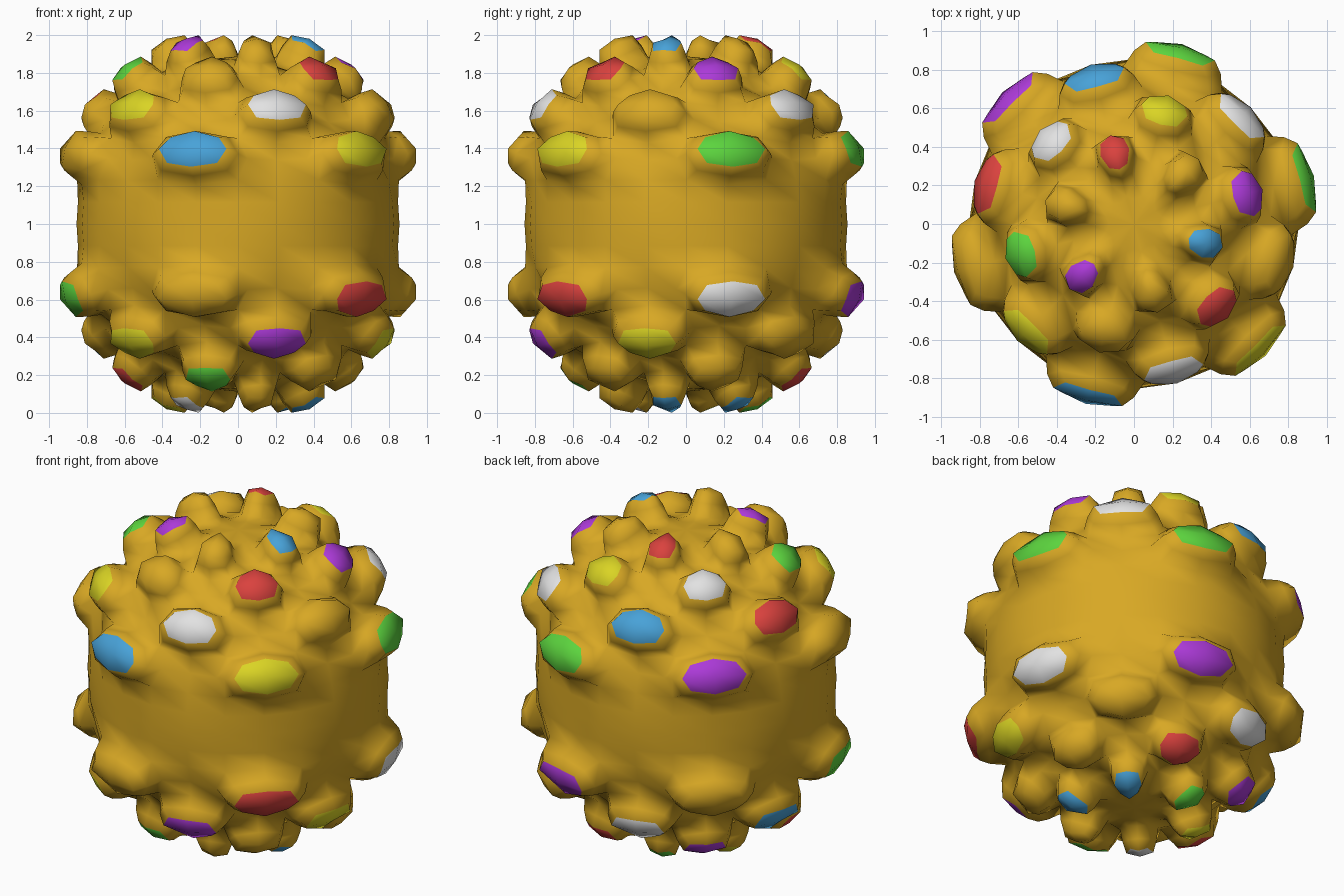
import bpy, bmesh, math

if "Cube" in bpy.data.objects:
    bpy.data.objects.remove(bpy.data.objects["Cube"])

# Colours, as sRGB bytes converted to linear
def linear(c):
    c /= 255
    return c / 12.92 if c <= 0.04045 else ((c + 0.055) / 1.055) ** 2.4

PALETTE = {
    "T": ("gold", (216, 168, 36)),
    "B": ("blue", (72, 162, 216)),
    "G": ("green", (92, 212, 62)),
    "R": ("red", (218, 66, 62)),
    "P": ("purple", (172, 58, 216)),
    "W": ("white", (226, 226, 226)),
    "Y": ("yellow", (218, 212, 36)),
}
KEYS = list(PALETTE)

# Stud colours, anticlockwise, from the row nearest the equator to the pole
UPPER = ["GGPTBY", "WBRYWT", "PYWGTR", "TRTPTB"]
LOWER = ["WPTGTR", "TWBYPY", "TRPRGT", "BGYWTB"]
RADIUS, STUD = 0.892, 1.2

def cell(face):
    """Latitude row (1 = first above the open band), column, and half."""
    c = face.calc_center_median()
    lat = math.degrees(math.atan2(abs(c.z), math.hypot(c.x, c.y)))
    col = int((math.degrees(math.atan2(c.y, c.x)) % 360) // 30)
    return int(lat // 15), col, c.z > 0

# Twelve-by-twelve ball with a checkerboard of faces pulled out as studs
bm = bmesh.new()
bmesh.ops.create_uvsphere(bm, u_segments=12, v_segments=12, radius=RADIUS)
chosen = []
for f in bm.faces:
    row, col, _ = cell(f)
    if 1 <= row <= 4 and (row + col) % 2 == 1:
        chosen.append(f)
caps = bmesh.ops.extrude_discrete_faces(bm, faces=chosen)["faces"]
for f in caps:
    row, col, up = cell(f)
    f.material_index = KEYS.index((UPPER if up else LOWER)[row - 1][col // 2])
    for v in f.verts:
        v.co *= STUD
bmesh.ops.recalc_face_normals(bm, faces=bm.faces[:])
for f in bm.faces:
    f.smooth = True
bmesh.ops.translate(bm, verts=bm.verts[:], vec=(0, 0, 1))

mesh = bpy.data.meshes.new("studded_ball")
bm.to_mesh(mesh)
bm.free()
for key in KEYS:
    name, rgb = PALETTE[key]
    mat = bpy.data.materials.new(name)
    mat.diffuse_color = (*[linear(c) for c in rgb], 1)
    mat.use_nodes = True
    mat.node_tree.nodes["Principled BSDF"].inputs["Base Color"].default_value = mat.diffuse_color
    mesh.materials.append(mat)
ball = bpy.data.objects.new("studded_ball", mesh)
bpy.context.collection.objects.link(ball)

# One level of smoothing turns each stud cap into an octagon
sub = ball.modifiers.new("rounding", "SUBSURF")
sub.levels = sub.render_levels = 1
sub.use_limit_surface = False
